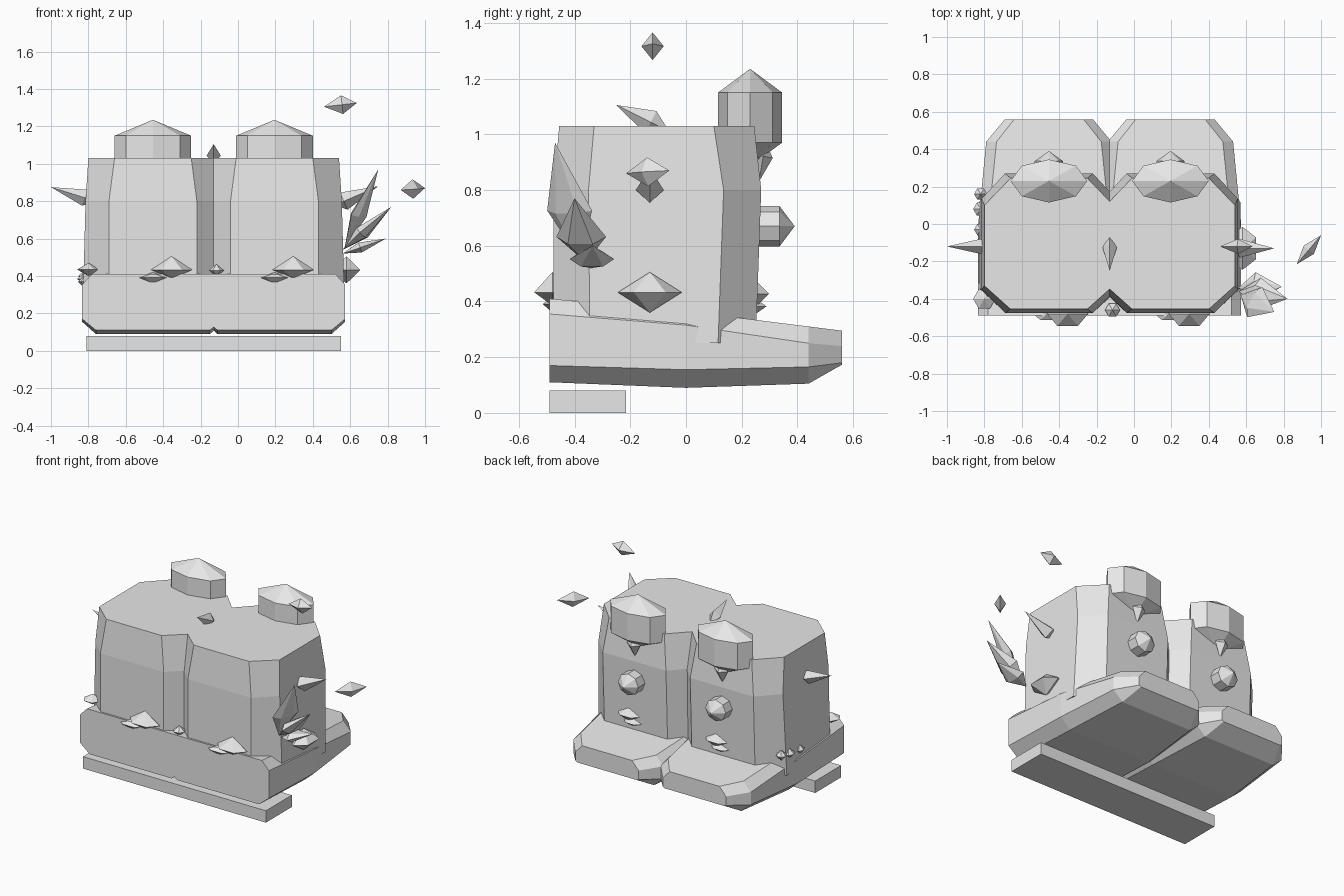
import bpy, bmesh, math
from mathutils import Vector

if "Cube" in bpy.data.objects:
    bpy.data.objects.remove(bpy.data.objects["Cube"])

grey = bpy.data.materials.new("plain_grey")
grey.use_nodes = True
grey.diffuse_color = (0.8, 0.8, 0.8, 1)
grey.node_tree.nodes["Principled BSDF"].inputs["Base Color"].default_value = (0.8, 0.8, 0.8, 1)

MID = -0.13      # plane between the two boots
HALF = 0.325     # boot centre to that plane
STEP = 2 * HALF  # spacing of the boots


def finish(name, bm, x=0):
    bmesh.ops.recalc_face_normals(bm, faces=bm.faces)
    mesh = bpy.data.meshes.new(name)
    bm.to_mesh(mesh)
    bm.free()
    mesh.materials.append(grey)
    ob = bpy.data.objects.new(name, mesh)
    ob.location.x = x
    bpy.context.collection.objects.link(ob)
    return ob


def bridge(bm, r0, r1):
    n = len(r0)
    for i in range(n):
        bm.faces.new((r0[i], r0[(i + 1) % n], r1[(i + 1) % n], r1[i]))


def boot_part(name, rings):
    """Loft one boot, trim it at the shared plane and mirror the other."""
    bm = bmesh.new()
    loops = [[bm.verts.new(p) for p in ring] for ring in rings]
    for a, b in zip(loops, loops[1:]):
        bridge(bm, a, b)
    bm.faces.new(loops[0])
    bm.faces.new(loops[-1])
    bmesh.ops.bisect_plane(bm, geom=bm.verts[:] + bm.edges[:] + bm.faces[:],
                           plane_co=(0, 0, 0), plane_no=(1, 0, 0), clear_inner=True)
    ob = finish(name, bm, MID)
    ob.modifiers.new("Mirror", "MIRROR").use_axis = (True, False, False)
    return ob


def gem(name, a, b, rx, ry, sides=6, rings=(0.5,), spin=0):
    """Pointed crystal from a to b, with rings at fractions of its length."""
    a, b = Vector(a), Vector(b)
    d = (b - a).normalized()
    u = d.cross(Vector((0, 0, 1)))
    u = u.normalized() if u.length > 0.01 else Vector((1, 0, 0))
    v = u.cross(d)
    bm = bmesh.new()
    loops = []
    for f in rings:
        loops.append([bm.verts.new(a.lerp(b, f) + u * rx * math.cos(t) + v * ry * math.sin(t))
                      for t in (spin + math.tau * i / sides for i in range(sides))])
    for r0, r1 in zip(loops, loops[1:]):
        bridge(bm, r0, r1)
    for tip, ring in ((a, loops[0]), (b, loops[-1])):
        t = bm.verts.new(tip)
        for i in range(sides):
            bm.faces.new((t, ring[i], ring[(i + 1) % sides]))
    return finish(name, bm)


# Shafts: chamfered rectangles (z, half width, flat half width, y limits, y of side flat)
def shaft_ring(z, w, f, y0, s0, s1, y1):
    half = [(f, y0), (w, s0), (w, s1), (f, y1)]
    pts = half + [(-x, y) for x, y in reversed(half)]
    return [(HALF + x, y, z) for x, y in pts]


boot_part("boot_shafts", [
    shaft_ring(0.25, 0.375, 0.235, -0.475, -0.345, 0.115, 0.25),
    shaft_ring(0.80, 0.36, 0.235, -0.475, -0.35, 0.135, 0.27),
    shaft_ring(1.03, 0.345, 0.205, -0.455, -0.33, 0.10, 0.245)])


# Feet: chamfered sections along y (y, half widths, four heights)
def foot_ring(y, wb, w, wt, z0, z1, z2, z3):
    half = [(wb, z0), (w, z1), (w, z2), (wt, z3)]
    pts = half + [(-x, z) for x, z in reversed(half)]
    return [(HALF + x, y, z) for x, z in pts]


boot_part("boot_feet", [
    foot_ring(-0.49, 0.305, 0.378, 0.325, 0.11, 0.17, 0.355, 0.41),
    foot_ring(0.0, 0.305, 0.378, 0.325, 0.09, 0.155, 0.315, 0.365),
    foot_ring(0.44, 0.265, 0.335, 0.28, 0.105, 0.165, 0.25, 0.31),
    foot_ring(0.56, 0.22, 0.235, 0.185, 0.173, 0.18, 0.24, 0.295)])

# Heel slab
bm = bmesh.new()
bmesh.ops.create_cube(bm, size=1)
for v in bm.verts:
    v.co = (v.co.x * 1.36 + MID, v.co.y * 0.275 - 0.352, v.co.z * 0.08 + 0.04)
finish("heel_slab", bm)

# Crystals repeated on each boot
for side, x in (("right", MID - HALF), ("left", MID - HALF + STEP)):
    gem(side + "_knob", (x, 0.23, 0.885), (x, 0.23, 1.235), 0.205, 0.115, 8, (0.243, 0.757))
    gem(side + "_stud", (x, 0.145, 0.67), (x, 0.39, 0.67), 0.076, 0.072, 8, (0.22, 0.78))
    gem(side + "_drip", (x, 0.285, 0.97), (x, 0.262, 0.83), 0.05, 0.035, 4, (0.35,))
    gem(side + "_heel_gem", (x + 0.1, -0.48, 0.385), (x + 0.1, -0.48, 0.505), 0.11, 0.075, 6, (0.4,))
    gem(side + "_heel_chip", (x, -0.475, 0.355), (x, -0.475, 0.42), 0.09, 0.045, 6, (0.55,))
    gem(side + "_toe_gem", (x + 0.05, 0.25, 0.38), (x + 0.05, 0.25, 0.475), 0.085, 0.055, 6, (0.5,))
    gem(side + "_toe_chip", (x + 0.02, 0.25, 0.355), (x + 0.02, 0.25, 0.41), 0.07, 0.045, 6, (0.5,))

# Small chips around the ankles
for i, (x, y, z, r) in enumerate([(-0.80, -0.40, 0.435, 0.06), (-0.82, 0.08, 0.385, 0.04),
                                  (-0.82, -0.03, 0.37, 0.035), (-0.82, 0.16, 0.40, 0.035),
                                  (-0.115, -0.46, 0.43, 0.04)]):
    gem(f"ankle_chip_{i + 1}", (x, y, z - 0.035), (x, y, z + 0.035), r, r, 6)
gem("left_ankle_gem", (0.58, -0.13, 0.36), (0.58, -0.13, 0.505), 0.085, 0.115, 6, (0.5,), math.pi / 6)

# Side thorns and top thorn
gem("right_thorn", (-0.76, -0.12, 0.80), (-1.0, -0.12, 0.875), 0.04, 0.045, 4, (0.25,))
gem("left_thorn", (0.52, -0.13, 0.78), (0.75, -0.13, 0.88), 0.05, 0.05, 4, (0.2,))
gem("top_thorn", (MID, -0.06, 1.01), (MID, -0.25, 1.105), 0.038, 0.045, 4, (0.35,))

# Fan of blades on the left side
gem("blade_tall", (0.57, -0.38, 0.55), (0.75, -0.47, 0.97), 0.09, 0.03, 6, (0.42,))
gem("blade_middle", (0.56, -0.36, 0.54), (0.82, -0.40, 0.77), 0.09, 0.04, 6, (0.4,))
gem("blade_low", (0.56, -0.34, 0.52), (0.79, -0.335, 0.60), 0.08, 0.032, 6, (0.4,))

# Floating shards
gem("upper_shard", (0.46, -0.12, 1.305), (0.635, -0.12, 1.325), 0.04, 0.05, 4, (0.55,))
gem("lower_shard", (0.87, -0.215, 0.86), (1.0, -0.06, 0.87), 0.035, 0.052, 4, (0.5,))
